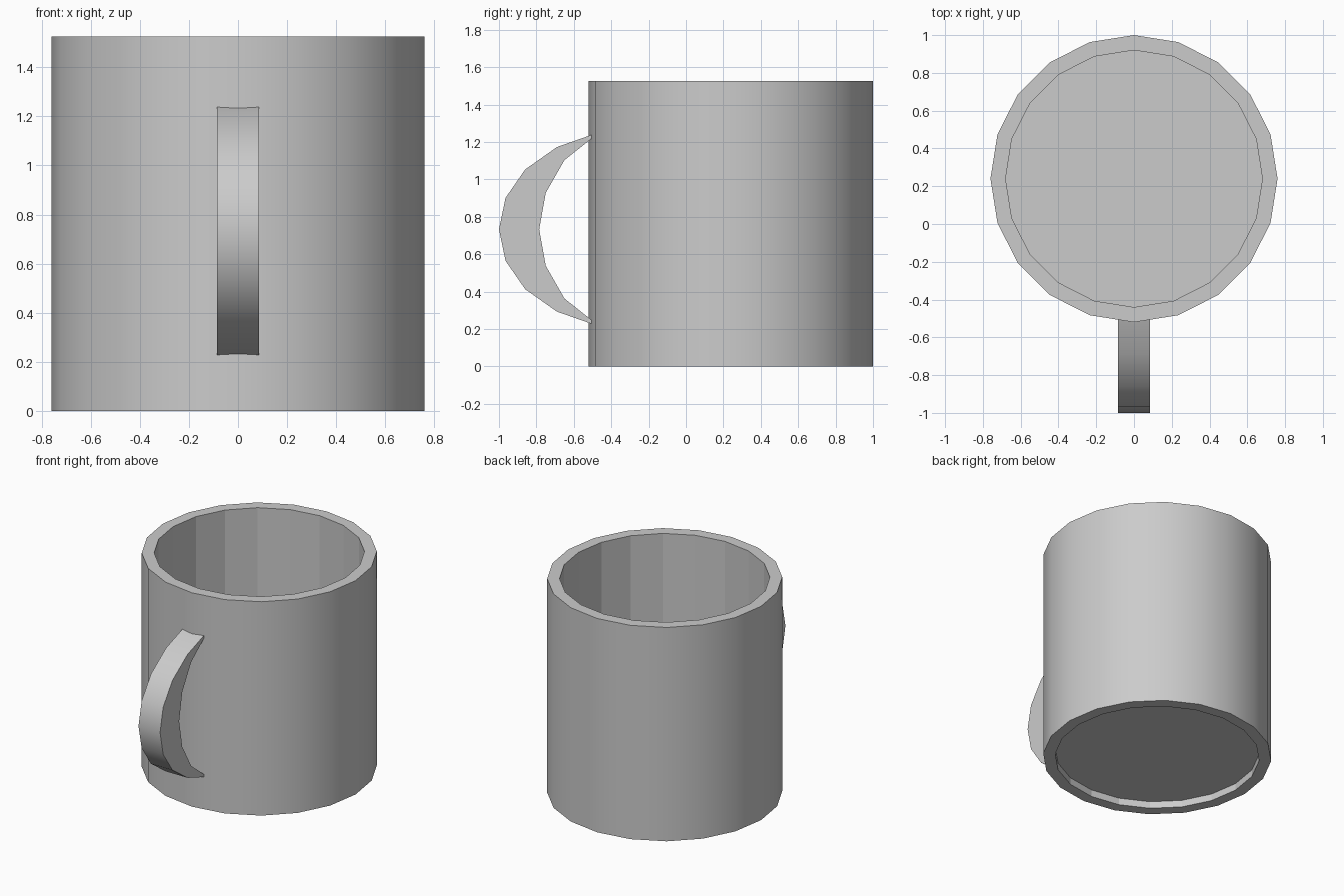
import bpy, bmesh, math

if "Cube" in bpy.data.objects:
    bpy.data.objects.remove(bpy.data.objects["Cube"])

SIDES = 20
CY = 0.24


def finish(name, bm, flat=lambda f: False):
    bmesh.ops.recalc_face_normals(bm, faces=bm.faces[:])
    me = bpy.data.meshes.new(name)
    bm.to_mesh(me)
    bm.free()
    ob = bpy.data.objects.new(name, me)
    bpy.context.collection.objects.link(ob)
    bpy.ops.object.select_all(action='DESELECT')
    bpy.context.view_layer.objects.active = ob
    ob.select_set(True)
    bpy.ops.object.shade_smooth_by_angle(angle=math.radians(30))
    for f in me.polygons:
        if flat(f):
            f.use_smooth = False
    return ob


# cup body: recessed base, outer wall, rim, inner wall, inner floor
profile = [(0.68, 0.05), (0.68, 0.0), (0.76, 0.0), (0.76, 1.525),
           (0.68, 1.525), (0.68, 0.10)]
bm = bmesh.new()
rings = []
for r, z in profile:
    ring = []
    for i in range(SIDES):
        a = 2 * math.pi * i / SIDES
        ring.append(bm.verts.new((r * math.cos(a), CY + r * math.sin(a), z)))
    rings.append(ring)
for a, b in zip(rings, rings[1:]):
    for i in range(SIDES):
        j = (i + 1) % SIDES
        bm.faces.new((a[i], a[j], b[j], b[i]))
bm.faces.new(rings[0])
bm.faces.new(rings[-1])
finish("cup_body", bm,
       lambda f: math.hypot(f.center.x, f.center.y - CY) < 0.70)

# crescent handle: upper half offsets mirrored about its mid height
MID, HALF = 0.733, 0.085
outer = [(-0.505, 0.505), (-0.69, 0.44), (-0.86, 0.32), (-0.965, 0.168), (-1.0, 0)]
inner = [(-0.505, 0.485), (-0.65, 0.37), (-0.75, 0.195), (-0.785, 0)]


def arc(half):
    return half + [(y, -z) for y, z in reversed(half[:-1])]


o, n = arc(outer), arc(inner)
bm = bmesh.new()
loop = [bm.verts.new((-HALF, y, MID + z)) for y, z in o + n[::-1]]
side = bm.faces.new(loop)
ext = bmesh.ops.extrude_face_region(bm, geom=[side], use_keep_orig=True)
moved = [v for v in ext["geom"] if isinstance(v, bmesh.types.BMVert)]
bmesh.ops.translate(bm, verts=moved, vec=(2 * HALF, 0, 0))
finish("handle", bm)
